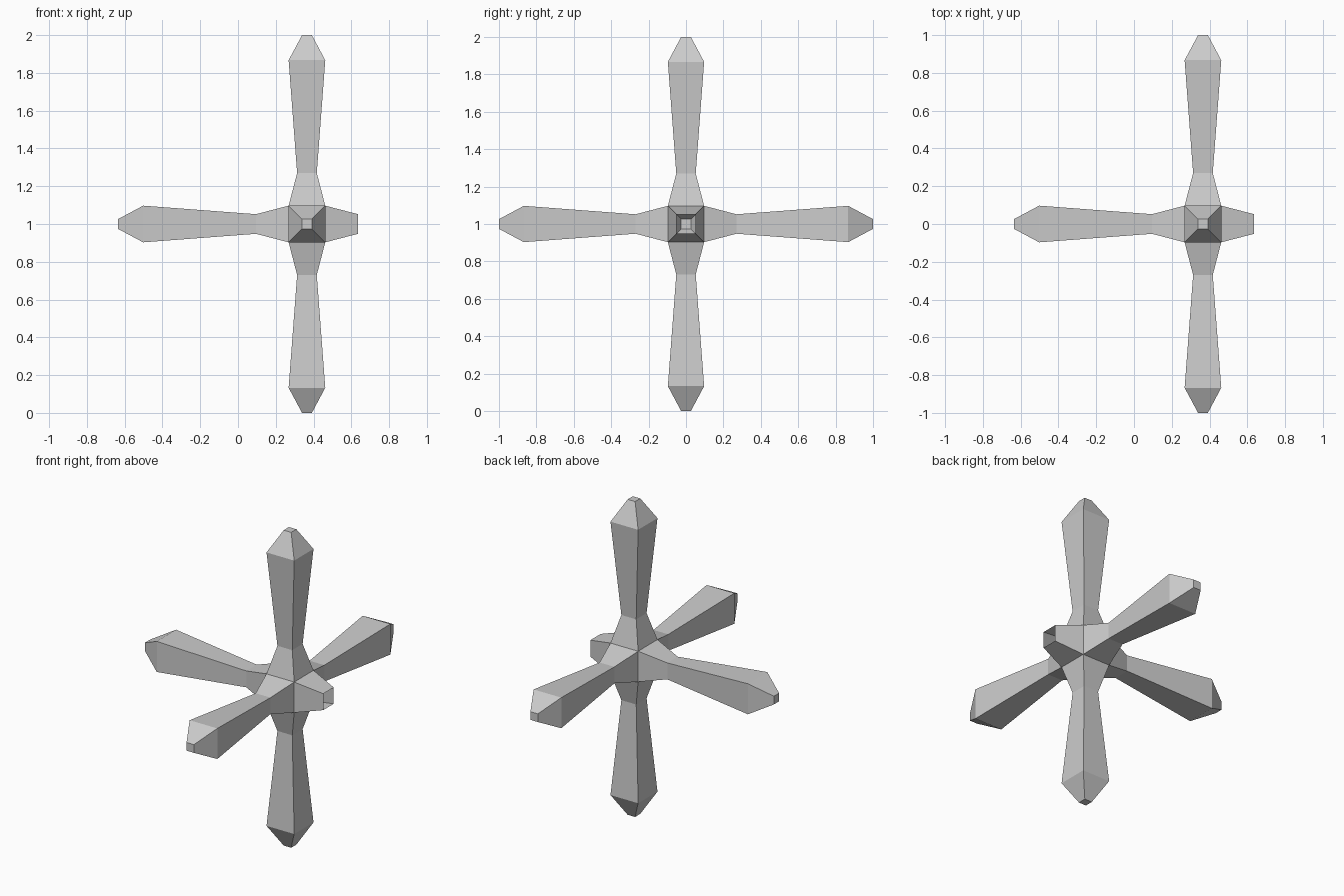
import bpy, bmesh
from mathutils import Vector

if "Cube" in bpy.data.objects:
    bpy.data.objects.remove(bpy.data.objects["Cube"])

HUB = 0.097                      # half width of the central cube
RINGS = [(0.27, 0.052), (0.867, 0.097), (1.0, 0.026)]   # (distance from hub centre, half width)

bm = bmesh.new()
bmesh.ops.create_cube(bm, size=2 * HUB)


def grow(face, rings):
    """Extrude a hub face outwards through square rings and return the end cap."""
    axis = face.normal.copy()
    for dist, half in rings:
        face = bmesh.ops.extrude_discrete_faces(bm, faces=[face])["faces"][0]
        for v in face.verts:
            side = v.co - axis * v.co.dot(axis)
            corner = Vector([0 if abs(c) < 1e-5 else (half if c > 0 else -half) for c in side])
            v.co = axis * dist + corner
    return face


# Five full arms, and a short hollow socket open towards +x
bm.normal_update()
for face in list(bm.faces):
    if face.normal.x > 0.5:
        socket_cap = grow(face, RINGS[:1])
        bmesh.ops.delete(bm, geom=[socket_cap], context='FACES_ONLY')
    else:
        grow(face, RINGS)

bm.normal_update()
mesh = bpy.data.meshes.new("six_way_spike")
bm.to_mesh(mesh)
bm.free()
spike = bpy.data.objects.new("six_way_spike", mesh)
spike.location = (0.365, 0, 1)
bpy.context.collection.objects.link(spike)
